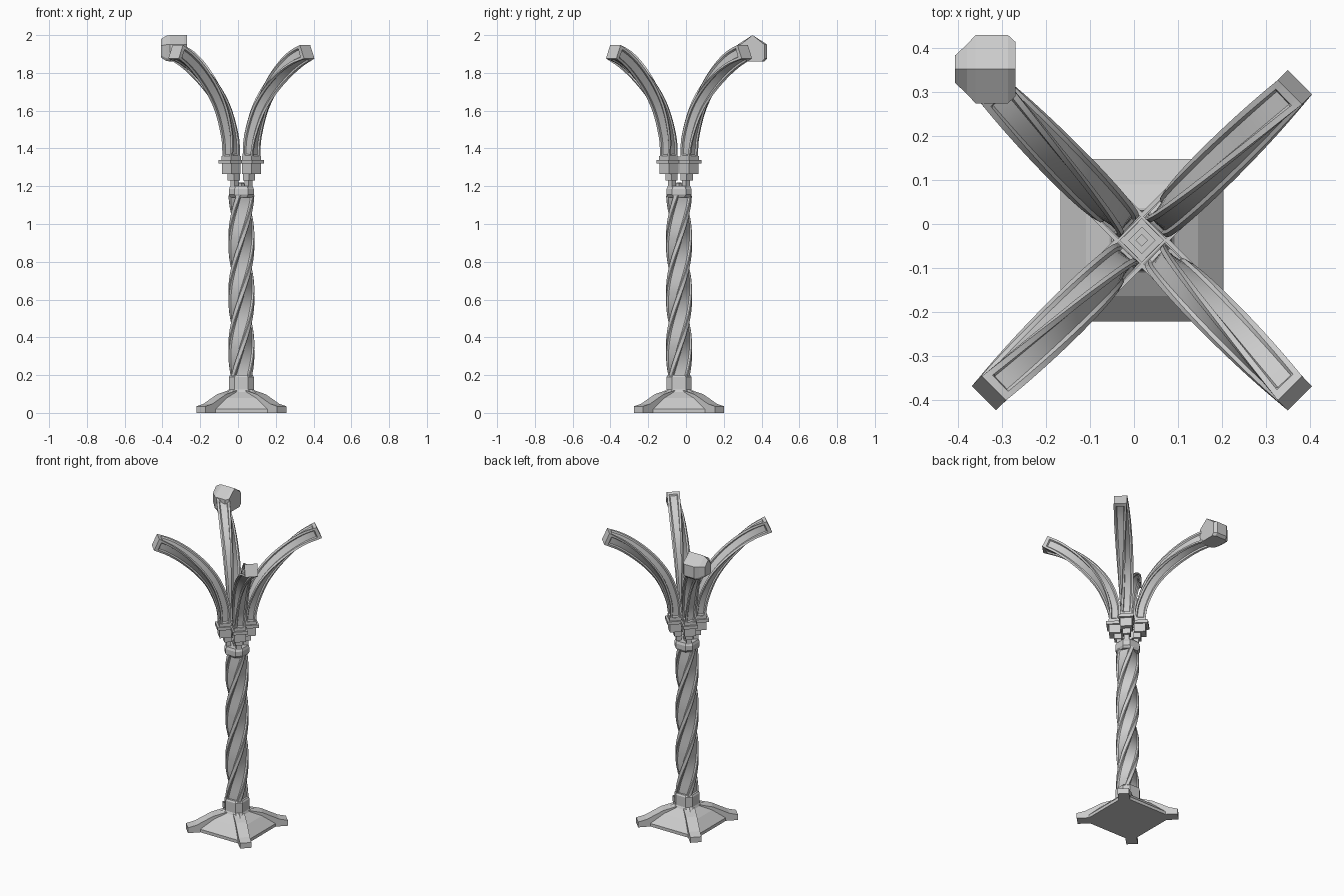
import bpy, bmesh, math
from mathutils import Vector, Matrix

if "Cube" in bpy.data.objects:
    bpy.data.objects.remove(bpy.data.objects["Cube"])

CX, CY = 0.018, -0.037          # column axis
AXIS = Matrix.Translation((CX, CY, 0))
DIAGONALS = [("back_right", 45), ("back_left", 135), ("front_left", 225), ("front_right", 315)]


def spin(deg):
    return AXIS @ Matrix.Rotation(math.radians(deg), 4, 'Z')


def loft(name, rings, matrix=AXIS, smooth=False):
    """Skin a list of equal-length point rings and cap both ends."""
    bm = bmesh.new()
    vs = [[bm.verts.new(p) for p in r] for r in rings]
    n = len(rings[0])
    for a, b in zip(vs, vs[1:]):
        for i in range(n):
            j = (i + 1) % n
            bm.faces.new((a[i], a[j], b[j], b[i]))
    bm.faces.new(vs[0][::-1])
    bm.faces.new(vs[-1])
    bmesh.ops.recalc_face_normals(bm, faces=bm.faces)
    me = bpy.data.meshes.new(name)
    bm.to_mesh(me)
    bm.free()
    me.transform(matrix)
    ob = bpy.data.objects.new(name, me)
    bpy.context.collection.objects.link(ob)
    if smooth:
        bpy.ops.object.select_all(action='DESELECT')
        ob.select_set(True)
        bpy.context.view_layer.objects.active = ob
        bpy.ops.object.shade_smooth_by_angle(angle=math.radians(25))
    return ob


def square(h, z, x=0, chamfer=0.0):
    """Square ring of half-width h, optionally with cut corners."""
    c = chamfer
    if not c:
        return [(x + a * h, b * h, z) for a, b in ((-1, -1), (1, -1), (1, 1), (-1, 1))]
    pts = []
    for k in range(4):
        r = Matrix.Rotation(k * math.pi / 2, 2)
        for p in ((-h + c, -h), (h - c, -h)):
            q = r @ Vector(p)
            pts.append((x + q.x, q.y, z))
    return pts


def box(name, h, z0, z1, x=0, matrix=AXIS, chamfer=0.0):
    return loft(name, [square(h, z, x, chamfer) for z in (z0, z1)], matrix)


def grooved(h, depth, cut):
    """Square section with a channel in every side; cut trims the corners."""
    pts = []
    for k in range(4):
        r = Matrix.Rotation(k * math.pi / 2, 2)
        for u, d in ((-1 + cut, 0), (-0.66, 0), (-0.52, depth), (0.52, depth), (0.66, 0), (1 - cut, 0)):
            if u == 1 and not cut:
                continue
            pts.append(r @ Vector((u * h, -(1 - d) * h)))
    return pts


# base plate
loft("base_plate", [square(h, z) for h, z in
                    ((0.185, 0), (0.185, 0.02), (0.127, 0.078), (0.06, 0.12))])

# diagonal feet
FOOT = ((0.302, 0.0), (0.302, 0.035), (0.25, 0.048), (0.15, 0.098), (0.07, 0.118), (0.0, 0.118), (0.0, 0.0))
for side, deg in DIAGONALS:
    loft("foot_" + side, [[(x, y, z) for x, z in FOOT] for y in (-0.034, 0.034)], spin(deg))

# column collars
loft("lower_collar", [square(h, z, 0, 0.03) for h, z in
                      ((0.08, 0.10), (0.066, 0.125), (0.066, 0.19), (0.06, 0.20))])
loft("upper_collar", [square(h, z, 0, 0.03) for h, z in
                      ((0.058, 1.14), (0.066, 1.155), (0.066, 1.185), (0.06, 1.20))])
box("top_nub", 0.022, 1.19, 1.215, matrix=spin(45))
box("top_pin", 0.01, 1.21, 1.22, matrix=spin(45))

# twisted shaft
rings = []
STEPS = 48
for i in range(STEPS + 1):
    t = i / STEPS
    rot = Matrix.Rotation(t * math.radians(300), 2)
    rings.append([(*(rot @ p), 0.19 + 0.96 * t) for p in grooved(0.055, 0.12, 0.25)])
loft("twisted_shaft", rings, smooth=True)

# arm centreline (distance from axis, height)
PATH = [Vector(p) for p in ((0.075, 1.35), (0.085, 1.46), (0.135, 1.6), (0.21, 1.71),
                            (0.305, 1.803), (0.40, 1.87), (0.492, 1.912))]


def path_at(t):
    s = t * (len(PATH) - 1)
    i = min(int(s), len(PATH) - 2)
    f = s - i
    b, c = PATH[i], PATH[i + 1]
    a = PATH[i - 1] if i else 2 * b - c
    d = PATH[i + 2] if i + 2 < len(PATH) else 2 * c - b
    return 0.5 * (2 * b + (c - a) * f + (2 * a - 5 * b + 4 * c - d) * f ** 2
                  + (3 * b - a - 3 * c + d) * f ** 3)


def arm_rings():
    out = []
    stops = [0, 0.02] + [0.03 + 0.925 * i / 26 for i in range(27)] + [0.965, 1]
    for t in stops:
        p = path_at(t)
        tan = (path_at(min(t + 0.01, 1)) - path_at(max(t - 0.01, 0))).normalized()
        n = Vector((-tan.y, 0, tan.x))
        b = Vector((0, -1, 0))
        rot = Matrix.Rotation(t * math.pi / 2, 2)
        depth = 0.22 if 0.025 < t < 0.96 else 0.0
        ring = []
        for q in grooved(0.033 + 0.006 * t, depth, 0.0):
            q = rot @ q
            ring.append(Vector((p.x, 0, p.y)) + n * q.x + b * q.y)
        out.append(ring)
    return out


# four twisted arms, each on a stepped capital
ARM = arm_rings()
CAPITAL = (("post", 0.015, 1.17, 1.235, 0.052), ("step", 0.023, 1.23, 1.268, 0.057),
           ("block", 0.035, 1.265, 1.322, 0.075), ("flange", 0.045, 1.32, 1.34, 0.08),
           ("seat", 0.036, 1.34, 1.36, 0.076))
for side, deg in DIAGONALS:
    loft("arm_" + side, ARM, spin(deg), smooth=True)
    for part, h, z0, z1, r in CAPITAL:
        box(f"capital_{part}_{side}", h, z0, z1, r, spin(deg))

# house-shaped block on the back left arm tip
HOUSE = ((0, 0.07), (0.078, 0.02), (0.078, -0.055), (0.062, -0.07),
         (-0.062, -0.07), (-0.078, -0.055), (-0.078, 0.02))
ENDS = ((-0.27, 0.8, 1.0), (-0.287, 1, 1), (-0.36, 1, 1), (-0.38, 0.72, 0.95), (-0.407, 0.4, 0.7))
loft("tip_block", [[(x, 0.352 + y * sy, 1.93 + z * sz) for y, z in HOUSE] for x, sy, sz in ENDS],
     Matrix.Identity(4))
